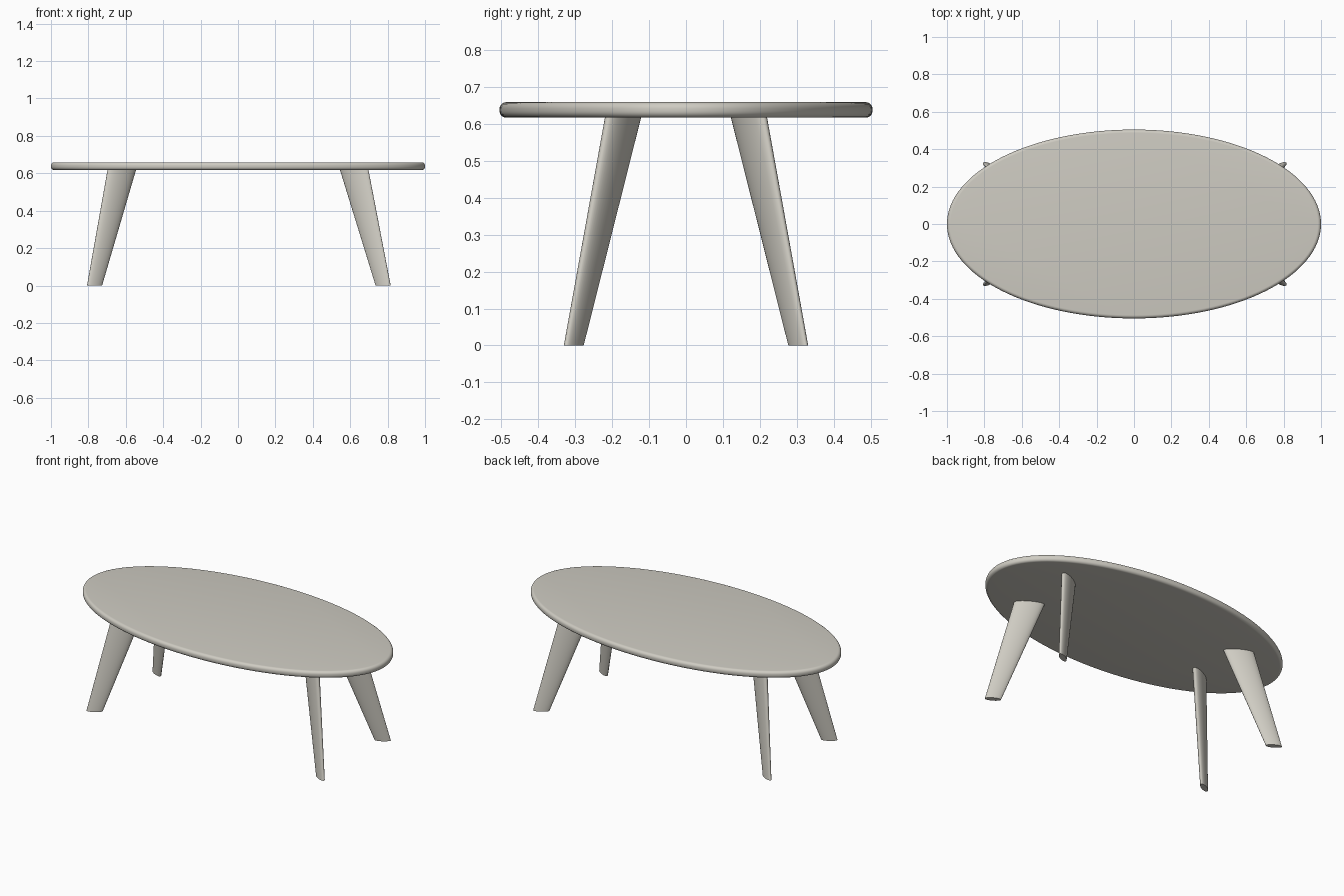
import bpy, bmesh, math
from mathutils import Vector

if "Cube" in bpy.data.objects:
    bpy.data.objects.remove(bpy.data.objects["Cube"])

stone = bpy.data.materials.new("warm pale grey")
stone.diffuse_color = (0.62, 0.60, 0.54, 1)
stone.use_nodes = True
stone.node_tree.nodes["Principled BSDF"].inputs["Base Color"].default_value = stone.diffuse_color


def ellipse(cx, cy, z, a, b, angle, n):
    """Ring of points on a horizontal ellipse turned by angle."""
    c, s = math.cos(angle), math.sin(angle)
    pts = []
    for i in range(n):
        t = 2 * math.pi * i / n
        u, v = a * math.cos(t), b * math.sin(t)
        pts.append(Vector((cx + u * c - v * s, cy + u * s + v * c, z)))
    return pts


def loft(name, rings):
    """Skin a closed solid through a stack of rings, bottom to top."""
    bm = bmesh.new()
    loops = [[bm.verts.new(p) for p in ring] for ring in rings]
    n = len(loops[0])
    for lo, hi in zip(loops, loops[1:]):
        for i in range(n):
            j = (i + 1) % n
            bm.faces.new((lo[i], lo[j], hi[j], hi[i]))
    bm.faces.new(loops[0][::-1])
    bm.faces.new(loops[-1])
    bmesh.ops.recalc_face_normals(bm, faces=bm.faces)
    mesh = bpy.data.meshes.new(name)
    bm.to_mesh(mesh)
    bm.free()
    mesh.materials.append(stone)
    obj = bpy.data.objects.new(name, mesh)
    bpy.context.collection.objects.link(obj)
    bpy.ops.object.select_all(action='DESELECT')
    obj.select_set(True)
    bpy.context.view_layer.objects.active = obj
    bpy.ops.object.shade_smooth_by_angle(angle=math.radians(35))
    return obj


# Oval top with a rounded rim
Z0, Z1, R = 0.617, 0.659, 0.018
STEPS = 6
profile = []
for zc, start in ((Z0 + R, -90), (Z1 - R, 0)):
    for k in range(STEPS + 1):
        t = math.radians(start + 90 * k / STEPS)
        profile.append((R - R * math.cos(t), zc + R * math.sin(t)))
loft("table_top", [ellipse(0, 0, z, 1.0 - d, 0.505 - d, 0, 128) for d, z in profile])

# Four splayed, tapered oval legs (right feet stand slightly further out)
for side, sx, foot_x in (("left", -1, 0.767), ("right", 1, 0.776)):
    for end, sy in (("front", -1), ("back", 1)):
        turn = sx * sy * math.radians(30)
        foot = ellipse(sx * foot_x, sy * 0.304, 0, 0.0457, 0.0165, turn, 40)
        head = ellipse(sx * 0.621, sy * 0.170, Z0 + 0.003, 0.0868, 0.0265, turn, 40)
        loft(f"{end}_{side}_leg", [foot, head])
